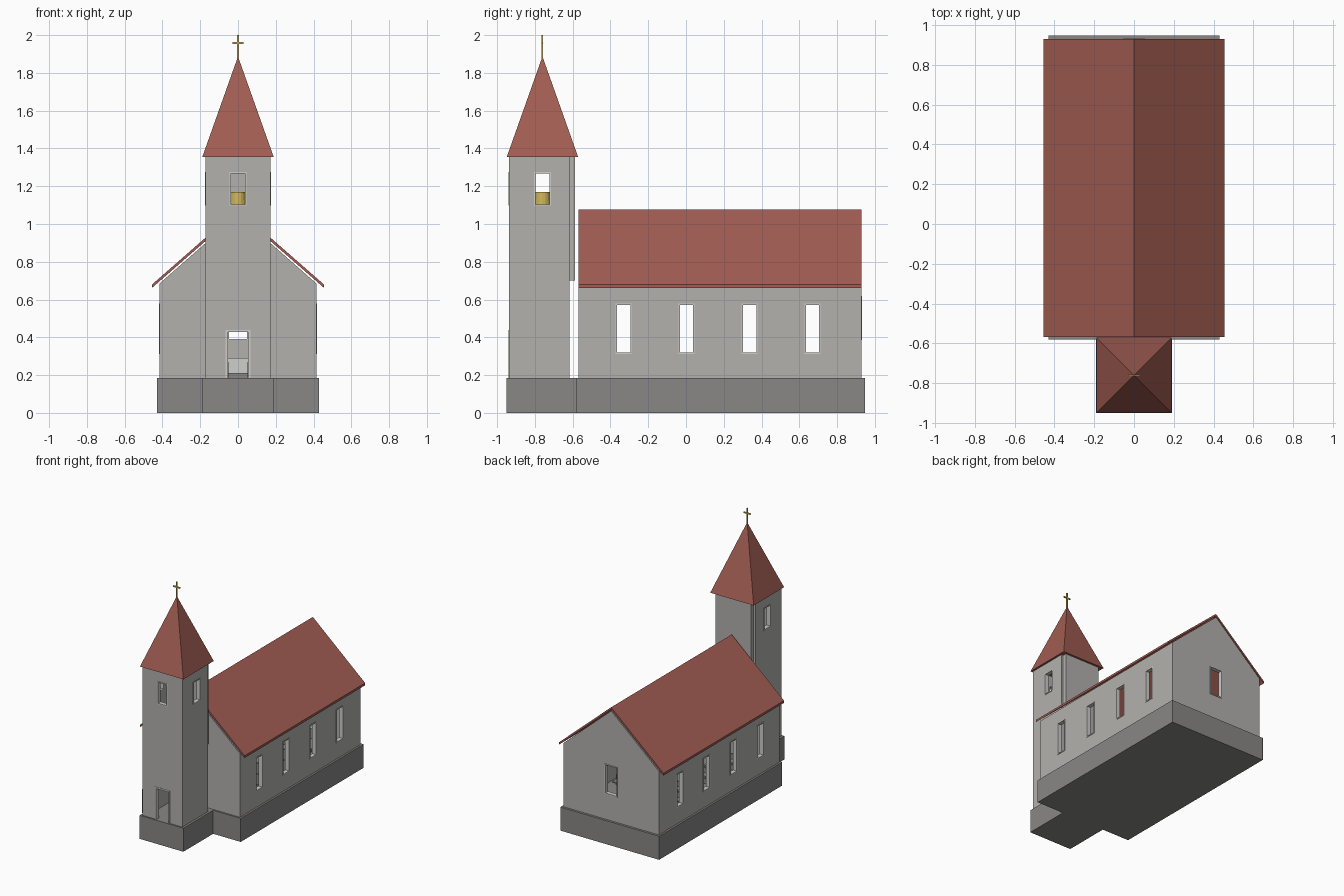
import bpy, bmesh, math
from mathutils import Vector

if "Cube" in bpy.data.objects:
    bpy.data.objects.remove(bpy.data.objects["Cube"])


def mat(name, rgb):
    m = bpy.data.materials.new(name)
    m.diffuse_color = (*rgb, 1)
    m.use_nodes = True
    m.node_tree.nodes["Principled BSDF"].inputs["Base Color"].default_value = m.diffuse_color
    return m


WALL = mat("wall_plaster", (0.45, 0.44, 0.42))
STONE = mat("base_stone", (0.25, 0.245, 0.24))
ROOF = mat("roof_red", (0.36, 0.11, 0.085))
TRIM = mat("light_trim", (0.62, 0.62, 0.60))
GOLD = mat("gold", (0.60, 0.44, 0.10))


def finish(name, bm, material):
    bmesh.ops.recalc_face_normals(bm, faces=bm.faces[:])
    me = bpy.data.meshes.new(name)
    bm.to_mesh(me)
    bm.free()
    ob = bpy.data.objects.new(name, me)
    bpy.context.collection.objects.link(ob)
    if material:
        me.materials.append(material)
    return ob


def add_box(bm, lo, hi):
    lo, hi = Vector(lo), Vector(hi)
    vs = bmesh.ops.create_cube(bm, size=1)["verts"]
    for v in vs:
        v.co = Vector(((lo[i] + hi[i]) / 2 + v.co[i] * (hi[i] - lo[i]) for i in range(3)))


def boxes(name, items, material):
    bm = bmesh.new()
    for lo, hi in items:
        add_box(bm, lo, hi)
    return finish(name, bm, material)


def prism(name, pts, y0, y1, material):
    """Extrude an x-z outline along y."""
    bm = bmesh.new()
    face = bm.faces.new([bm.verts.new((x, y0, z)) for x, z in pts])
    new = bmesh.ops.extrude_face_region(bm, geom=[face])["geom"]
    bmesh.ops.translate(bm, vec=(0, y1 - y0, 0),
                        verts=[g for g in new if isinstance(g, bmesh.types.BMVert)])
    return finish(name, bm, material)


def cut(ob, items):
    """Cut boxes out of an object one at a time."""
    for lo, hi in items:
        cutter = boxes("cutter", [(lo, hi)], None)
        cutter.hide_render = True
        mod = ob.modifiers.new("cut", 'BOOLEAN')
        mod.operation = 'DIFFERENCE'
        mod.solver = 'EXACT'
        mod.object = cutter
        bpy.context.view_layer.objects.active = ob
        bpy.ops.object.modifier_apply(modifier=mod.name)
        bpy.data.objects.remove(cutter, do_unlink=True)


def opening(axis, centre, half, z0, z1, a, b):
    """Box of an opening through a wall lying between a and b on the axis."""
    if axis == 'x':
        return (a, centre - half, z0), (b, centre + half, z1)
    return (centre - half, a, z0), (centre + half, b, z1)


def frame(name, axis, centre, half, z0, z1, a, b, w=0.007, sill=True):
    left = opening(axis, centre - half + w / 2, w / 2, z0, z1, a, b)
    right = opening(axis, centre + half - w / 2, w / 2, z0, z1, a, b)
    items = [left, right, opening(axis, centre, half - w, z1 - w, z1, a, b)]
    if sill:
        items.append(opening(axis, centre, half - w, z0, z0 + w, a, b))
    boxes(name, items, TRIM)


# Stone plinths under nave and tower
BASE = 0.185
boxes("nave_base", [((-0.43, -0.58, 0), (0.43, 0.948, BASE))], STONE)
boxes("tower_base", [((-0.19, -0.95, 0), (0.19, -0.58, BASE))], STONE)

# Nave: hollow gabled shell, open to the roof
nave = prism("nave_walls", [(-0.415, BASE), (0.415, BASE), (0.415, 0.685),
                            (0, 1.05), (-0.415, 0.685)], -0.568, 0.93, WALL)
side_windows = [-0.33, 0.002, 0.337, 0.67]
holes = [((-0.385, -0.538, 0.1), (0.385, 0.90, 2))]
holes += [opening('x', y, 0.042, 0.313, 0.578, -0.6, 0.6) for y in side_windows]
holes += [opening('y', 0, 0.055, 0.385, 0.62, 0.8, 1.1),
          opening('y', 0, 0.065, 0.1, 0.44, -0.7, -0.5)]
cut(nave, holes)
for s, side in ((-1, "left"), (1, "right")):
    for y in side_windows:
        a, b = sorted((s * 0.385, s * 0.418))
        frame(f"nave_window_frame_{side}", 'x', y, 0.042, 0.313, 0.578, a, b)
frame("back_window_frame", 'y', 0, 0.055, 0.385, 0.62, 0.90, 0.933)

# Nave roof: thin folded sheet
prism("nave_roof", [(-0.455, 0.662), (-0.455, 0.68), (0, 1.078), (0.455, 0.68),
                    (0.455, 0.662), (0, 1.060)], -0.568, 0.93, ROOF)

# Tower: three walls, with the back wall only above the nave eaves
tower = boxes("tower_walls", [((-0.173, -0.938, BASE), (0.173, -0.618, 1.355))], WALL)
TY = -0.76
cut(tower, [((-0.143, -0.908, 0.1), (0.143, -0.5, 2)),
            opening('x', TY, 0.044, 1.097, 1.275, -0.3, 0.3),
            opening('y', 0, 0.044, 1.097, 1.275, -1.1, -0.8),
            opening('y', 0, 0.065, 0.1, 0.44, -1.1, -0.8)])
boxes("tower_back_wall", [((-0.156, -0.618, 0.7), (0.156, -0.587, 1.355))], WALL)
for s, side in ((-1, "left"), (1, "right")):
    a, b = sorted((s * 0.143, s * 0.176))
    frame(f"tower_window_frame_{side}", 'x', TY, 0.044, 1.097, 1.275, a, b)
frame("tower_window_frame_front", 'y', 0, 0.044, 1.097, 1.275, -0.941, -0.908)
frame("door_frame", 'y', 0, 0.065, BASE, 0.44, -0.941, -0.908, 0.012, False)

# Spire
bm = bmesh.new()
ring = [bm.verts.new((x * 0.189, TY + y * 0.189, 1.355))
        for x, y in ((-1, -1), (1, -1), (1, 1), (-1, 1))]
tip = bm.verts.new((0, TY, 1.887))
bm.faces.new(ring)
for i in range(4):
    bm.faces.new((ring[i], ring[(i + 1) % 4], tip))
finish("spire", bm, ROOF)

# Cross on the spire
boxes("cross", [((-0.004, TY - 0.004, 1.87), (0.004, TY + 0.004, 2.0)),
                ((-0.03, TY - 0.004, 1.954), (0.03, TY + 0.004, 1.964))], GOLD)

# Bell in the tower
bm = bmesh.new()
bmesh.ops.create_cone(bm, cap_ends=True, segments=16, radius1=0.05, radius2=0.038, depth=0.1)
bmesh.ops.translate(bm, vec=(0, TY, 1.12), verts=bm.verts[:])
finish("bell", bm, GOLD)

# Pews either side of the aisle
for s, side in ((-1, "left"), (1, "right")):
    rows = []
    for i in range(6):
        y = -0.35 + i * 0.15
        x0, x1 = sorted((s * 0.05, s * 0.32))
        rows += [((x0, y, BASE), (x1, y + 0.012, 0.27)),
                 ((x0, y + 0.012, 0.22), (x1, y + 0.06, 0.23))]
    boxes(f"pews_{side}", rows, STONE)

# Altar on a low step
boxes("altar_step", [((-0.2, 0.62, BASE), (0.2, 0.88, 0.21))], STONE)
boxes("altar", [((-0.1, 0.72, 0.21), (0.1, 0.80, 0.29))], TRIM)
